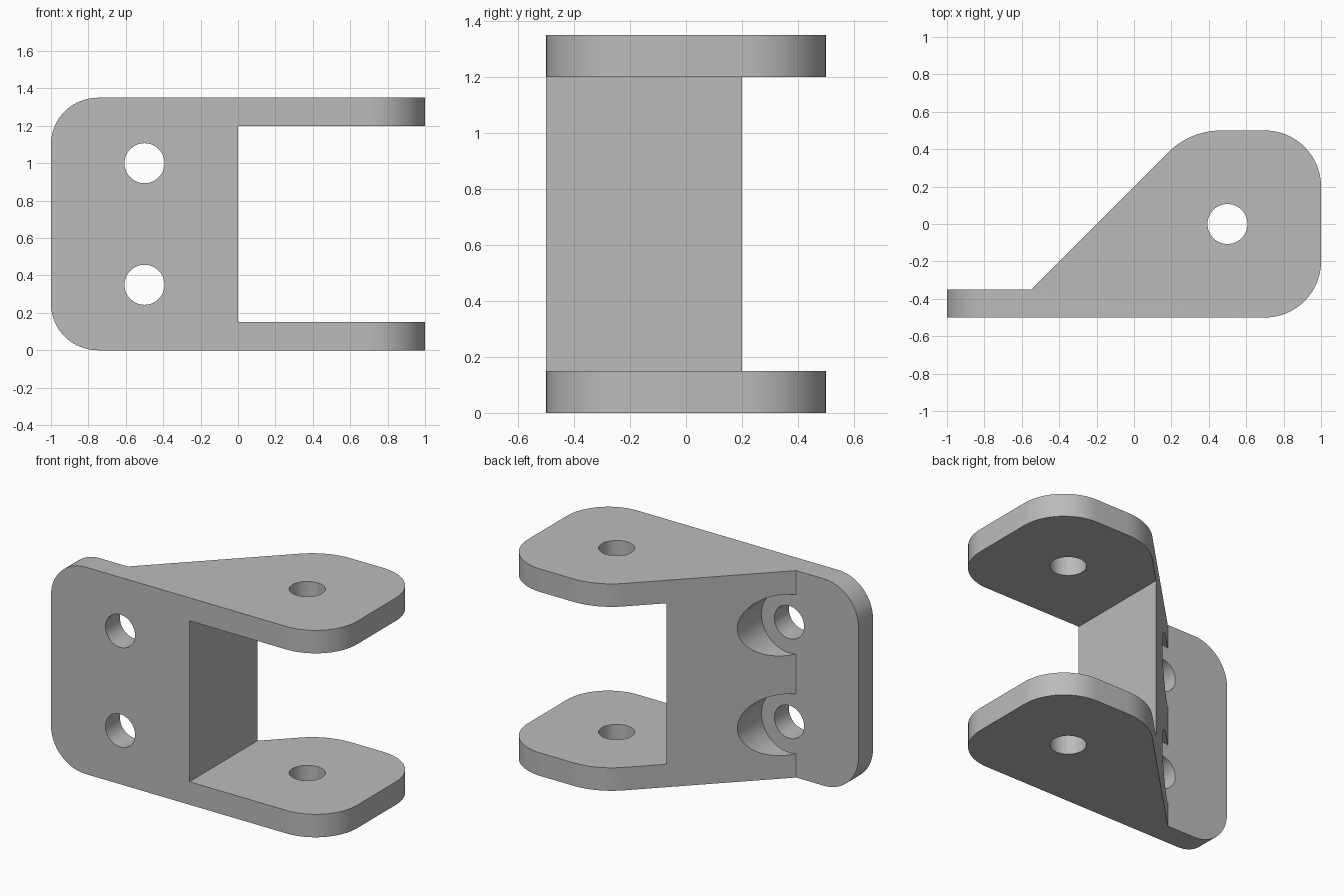
import bpy, bmesh, math
from mathutils import Vector, Matrix

cube = bpy.data.objects.get("Cube")
if cube:
    bpy.data.objects.remove(cube, do_unlink=True)

HEIGHT, THICK = 1.35, 0.15
HOLE_R, BORE_R = 0.107, 0.2

grey = bpy.data.materials.new("plain grey")
grey.use_nodes = True
grey.diffuse_color = (0.5, 0.5, 0.5, 1)
grey.node_tree.nodes["Principled BSDF"].inputs["Base Color"].default_value = (0.5, 0.5, 0.5, 1)


def rounded(corners, steps=20):
    """Outline from (x, y, radius) corners, filleted where radius > 0."""
    out = []
    for i, (x, y, r) in enumerate(corners):
        p = Vector((x, y))
        if r == 0:
            out.append(p)
            continue
        a = (Vector(corners[i - 1][:2]) - p).normalized()
        b = (Vector(corners[(i + 1) % len(corners)][:2]) - p).normalized()
        half = a.angle(b) / 2
        centre = p + (a + b).normalized() * r / math.sin(half)
        start = p + a * r / math.tan(half) - centre
        sweep = (math.pi - 2 * half) * (1 if a.cross(b) < 0 else -1)
        for k in range(steps + 1):
            out.append(centre + Matrix.Rotation(sweep * k / steps, 2) @ start)
    return out


def prism(name, outline, place, low, high):
    """Extrude an outline; place maps (u, v, depth) to a 3D point."""
    bm = bmesh.new()
    face = bm.faces.new([bm.verts.new(place(u, v, low)) for u, v in outline])
    ext = bmesh.ops.extrude_face_region(bm, geom=[face])
    shift = Vector(place(0, 0, high)) - Vector(place(0, 0, low))
    bmesh.ops.translate(bm, vec=shift, verts=[g for g in ext["geom"] if isinstance(g, bmesh.types.BMVert)])
    bmesh.ops.recalc_face_normals(bm, faces=bm.faces)
    mesh = bpy.data.meshes.new(name)
    bm.to_mesh(mesh)
    bm.free()
    obj = bpy.data.objects.new(name, mesh)
    bpy.context.collection.objects.link(obj)
    return obj


def circle(cx, cy, r, n=64):
    return [(cx + r * math.cos(math.tau * k / n), cy + r * math.sin(math.tau * k / n)) for k in range(n)]


def along_z(u, v, d):
    return (u, v, d)


def along_y(u, v, d):
    return (u, d, v)


def apply_cut(target, tool, operation):
    mod = target.modifiers.new("cut", "BOOLEAN")
    mod.operation, mod.object, mod.solver = operation, tool, "EXACT"
    bpy.context.view_layer.objects.active = target
    bpy.ops.object.modifier_apply(modifier=mod.name)
    bpy.data.objects.remove(tool, do_unlink=True)


# Plan shape: thin mounting plate, sloping back and rounded fork ends
plan = rounded([(-1, -0.5, 0), (1, -0.5, 0.3), (1, 0.5, 0.3), (0.3, 0.5, 0.4),
                (-0.55, -0.5 + THICK, 0), (-1, -0.5 + THICK, 0)])
bracket = prism("fork_bracket", plan, along_z, -0.2, HEIGHT + 0.2)

# Front shape: rounded plate corners and the open fork slot
front = rounded([(-1, 0, 0.25), (1.2, 0, 0), (1.2, THICK, 0), (0, THICK, 0),
                 (0, HEIGHT - THICK, 0), (1.2, HEIGHT - THICK, 0),
                 (1.2, HEIGHT, 0), (-1, HEIGHT, 0.25)])
apply_cut(bracket, prism("fork_cutter", front, along_y, -0.8, 0.8), "INTERSECT")

# Pin hole through both fork arms
apply_cut(bracket, prism("pin_cutter", circle(0.5, 0, HOLE_R), along_z, -0.3, HEIGHT + 0.3), "DIFFERENCE")

# Bolt holes with round clearance pockets in the sloping back
for z in (0.35, 1.0):
    apply_cut(bracket, prism("pocket_cutter", circle(-0.5, z, BORE_R), along_y, -0.5 + THICK, 0.6), "DIFFERENCE")
    apply_cut(bracket, prism("bolt_cutter", circle(-0.5, z, HOLE_R), along_y, -0.8, 0.6), "DIFFERENCE")

# Finish: one colour, smooth curves with sharp edges
bracket.data.materials.clear()
bracket.data.materials.append(grey)
bpy.ops.object.select_all(action="DESELECT")
bracket.select_set(True)
bpy.context.view_layer.objects.active = bracket
bpy.ops.object.shade_smooth_by_angle(angle=math.radians(30))
